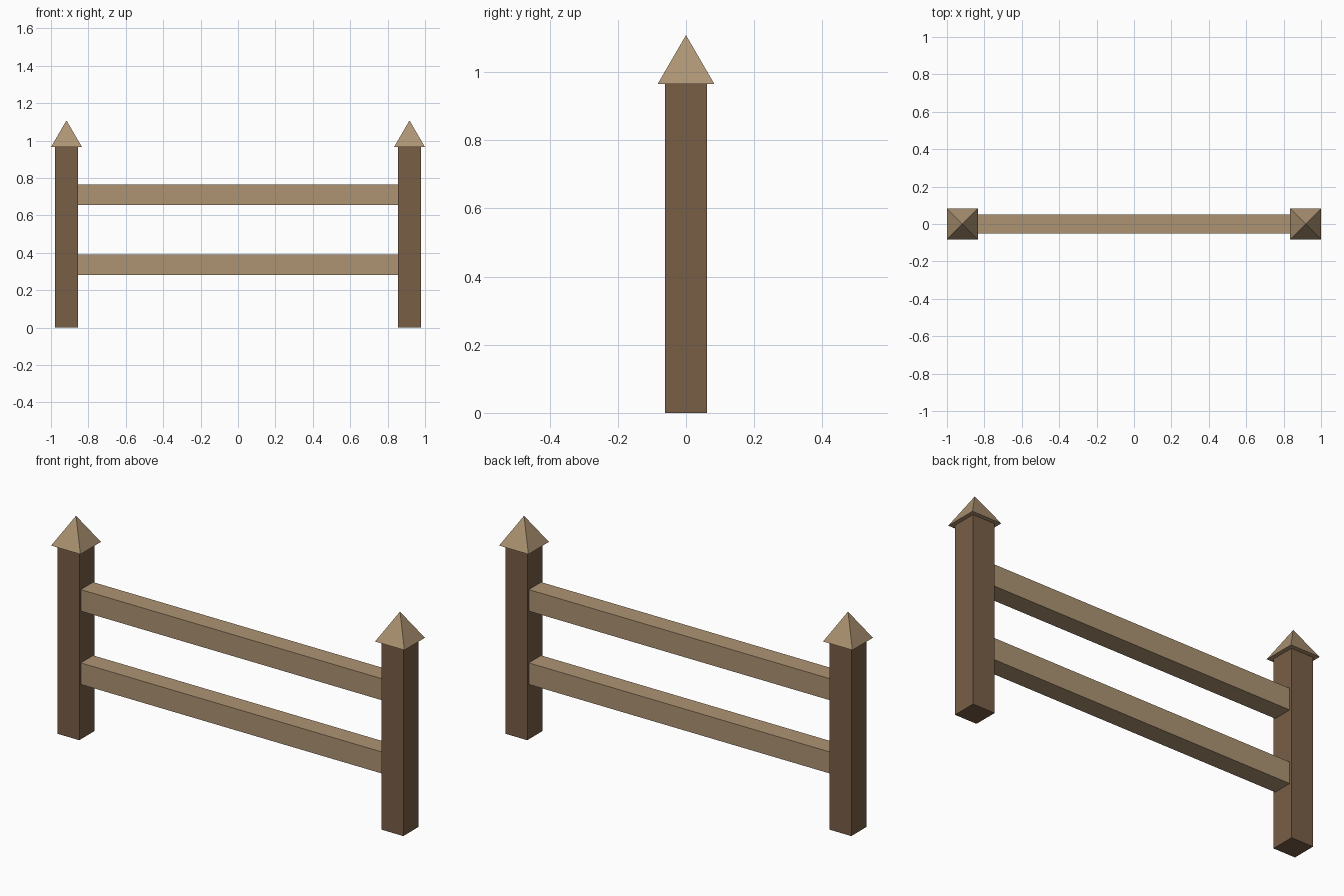
import bpy
from math import pi, sqrt

cube = bpy.data.objects.get("Cube")
if cube:
    bpy.data.objects.remove(cube, do_unlink=True)


def make_material(name, rgb):
    mat = bpy.data.materials.new(name)
    mat.use_nodes = True
    color = (*rgb, 1.0)
    mat.diffuse_color = color
    mat.node_tree.nodes["Principled BSDF"].inputs["Base Color"].default_value = color
    return mat


dark_wood = make_material("dark_wood", (0.19, 0.112, 0.062))
light_wood = make_material("light_wood", (0.42, 0.296, 0.172))


def finish(name, mat):
    obj = bpy.context.object
    bpy.ops.object.transform_apply(location=False, rotation=True, scale=True)
    obj.name = obj.data.name = name
    obj.data.materials.append(mat)


def box(name, center, size, mat):
    bpy.ops.mesh.primitive_cube_add(size=1, location=center)
    bpy.context.object.scale = size
    finish(name, mat)


def pyramid(name, x, base_z, width, height, mat):
    bpy.ops.mesh.primitive_cone_add(vertices=4, radius1=width / sqrt(2), radius2=0,
                                    depth=height, location=(x, 0, base_z + height / 2),
                                    rotation=(0, 0, pi / 4))
    finish(name, mat)


POST_X, POST_WIDTH, POST_HEIGHT = 0.917, 0.124, 0.965
CAP_WIDTH, CAP_HEIGHT = 0.166, 0.143

# Posts with pointed caps
for side, sign in (("left", 1), ("right", -1)):
    x = sign * POST_X
    box(f"{side}_post", (x, 0, POST_HEIGHT / 2), (POST_WIDTH, POST_WIDTH, POST_HEIGHT), dark_wood)
    pyramid(f"{side}_post_cap", x, POST_HEIGHT, CAP_WIDTH, CAP_HEIGHT, light_wood)

# Horizontal rails between the posts
rail_length = 2 * POST_X - POST_WIDTH
for name, z in (("lower_rail", 0.336), ("upper_rail", 0.711)):
    box(name, (0, 0, z), (rail_length, 0.1, 0.11), light_wood)
